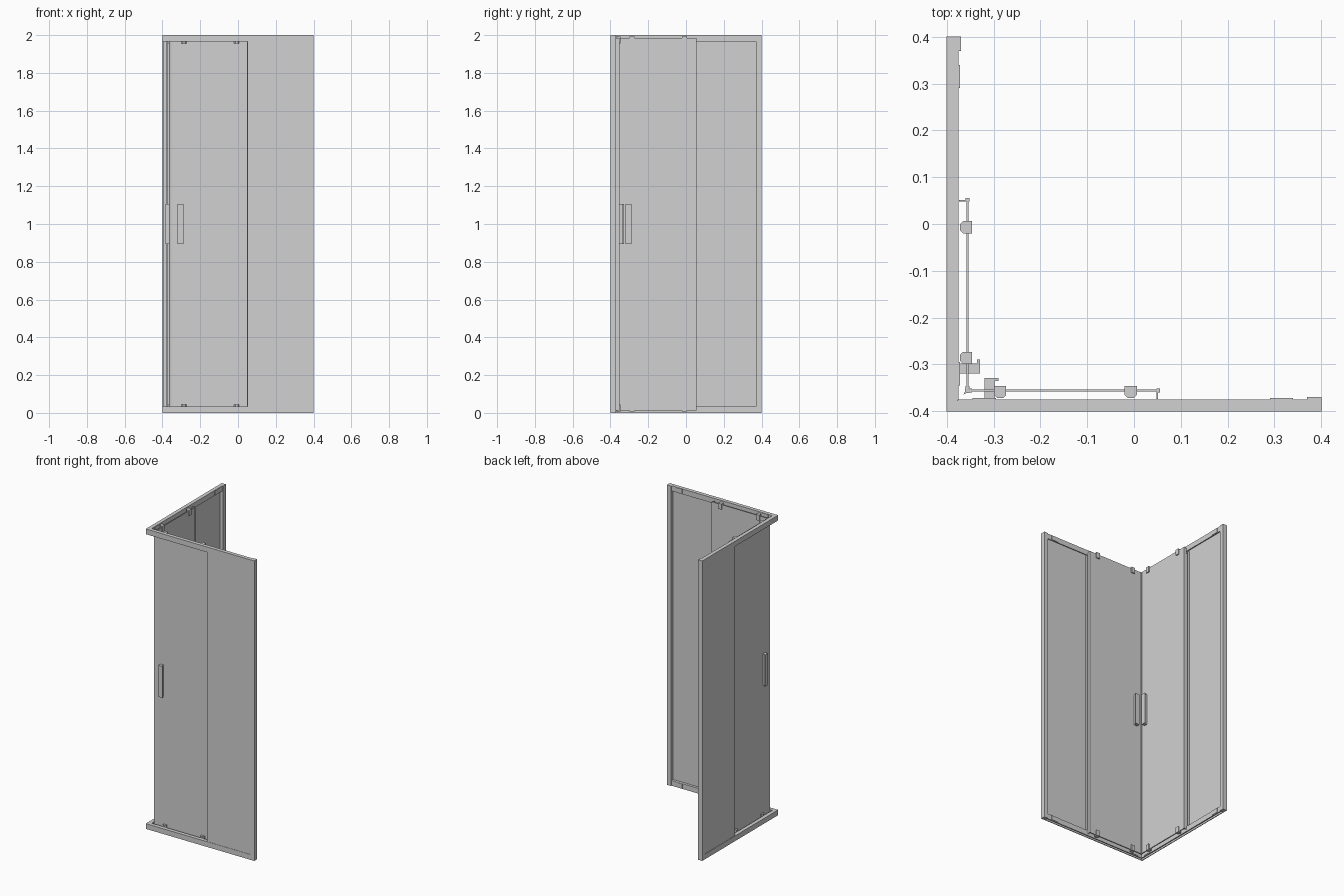
import bpy, bmesh
from mathutils import Matrix

cube = bpy.data.objects.get("Cube")
if cube:
    bpy.data.objects.remove(cube, do_unlink=True)

grey = bpy.data.materials.new("pale_grey")
grey.use_nodes = True
colour = (0.64, 0.64, 0.64, 1)
grey.diffuse_color = colour
grey.node_tree.nodes["Principled BSDF"].inputs["Base Color"].default_value = colour

# Swapping x and y turns the front side into the left side
SWAP = Matrix(((0, 1, 0, 0), (1, 0, 0, 0), (0, 0, 1, 0), (0, 0, 0, 1)))


def finish(name, bm):
    """Make the part on the front side and its mirror on the left side."""
    bmesh.ops.recalc_face_normals(bm, faces=bm.faces)
    for side in ("front", "left"):
        if side == "left":
            bm.transform(SWAP)
            bmesh.ops.reverse_faces(bm, faces=bm.faces)
        mesh = bpy.data.meshes.new(f"{side}_{name}")
        bm.to_mesh(mesh)
        mesh.materials.append(grey)
        obj = bpy.data.objects.new(f"{side}_{name}", mesh)
        bpy.context.collection.objects.link(obj)
    bm.free()


def prism(name, outline, z0, z1):
    """Extrude a plan outline upwards."""
    bm = bmesh.new()
    low = [bm.verts.new((x, y, z0)) for x, y in outline]
    high = [bm.verts.new((x, y, z1)) for x, y in outline]
    bm.faces.new(low)
    bm.faces.new(high)
    for i in range(len(low)):
        j = (i + 1) % len(low)
        bm.faces.new((low[i], low[j], high[j], high[i]))
    finish(name, bm)


def box(name, x0, x1, y0, y1, z0, z1):
    prism(name, [(x0, y0), (x1, y0), (x1, y1), (x0, y1)], z0, z1)


def rail(name, z0):
    """Channel open underneath, mitred at the corner."""
    h, g = 0.035, 0.012
    section = [(-0.4, 0), (-0.395, 0), (-0.395, g), (-0.38, g),
               (-0.38, 0), (-0.375, 0), (-0.375, h), (-0.4, h)]
    bm = bmesh.new()
    start = [bm.verts.new((y, y, z0 + z)) for y, z in section]
    end = [bm.verts.new((0.37, y, z0 + z)) for y, z in section]
    bm.faces.new(start)
    bm.faces.new(end)
    for i in range(len(start)):
        j = (i + 1) % len(start)
        bm.faces.new((start[i], start[j], end[j], end[i]))
    finish(name, bm)


# Frame: rails and wall post
rail("bottom_rail", 0)
rail("top_rail", 1.965)
box("wall_post", 0.37, 0.4, -0.4, -0.37, 0, 2)

# Fixed pane with its edge seal
box("fixed_pane", 0.05, 0.37, -0.398, -0.392, 0.03, 1.97)
box("fixed_pane_seal", 0.05, 0.056, -0.392, -0.377, 0.035, 1.965)

# Sliding door pane with overlap strip and corner seal
box("door_pane", -0.352, 0.05, -0.358, -0.353, 0.012, 1.985)
prism("door_overlap_strip",
      [(0.048, -0.374), (0.051, -0.374), (0.051, -0.36), (0.056, -0.36),
       (0.056, -0.351), (0.048, -0.351)], 0.012, 1.985)
prism("corner_seal",
      [(-0.364, -0.364), (-0.358, -0.361), (-0.346, -0.36),
       (-0.346, -0.351), (-0.352, -0.352)], 0.012, 1.985)

# Rollers above and below the door
for n, x in enumerate((-0.286, -0.007), 1):
    r, c, y = 0.013, 0.006, -0.359
    plan = [(x - r, y - c), (x - c, y - r), (x + c, y - r), (x + r, y - c),
            (x + r, y + r), (x - r, y + r)]
    prism(f"top_roller_{n}", plan, 1.955, 1.993)
    prism(f"bottom_roller_{n}", plan, 0.007, 0.045)

# Stop plates on the inner face of the rails
for n, x in enumerate((-0.32, 0.315), 1):
    for level, z in (("bottom", 0.004), ("top", 1.968)):
        box(f"{level}_stop_{n}", x - 0.025, x + 0.025, -0.376, -0.372, z, z + 0.03)

# L-shaped door handles, inside and outside
for place, s in (("inner", 1), ("outer", -1)):
    y = -0.3555
    plan = [(-0.319, y), (-0.319, y + s * 0.027), (-0.289, y + s * 0.027),
            (-0.289, y + s * 0.02), (-0.298, y + s * 0.02), (-0.298, y)]
    prism(f"{place}_handle", plan, 0.895, 1.105)
